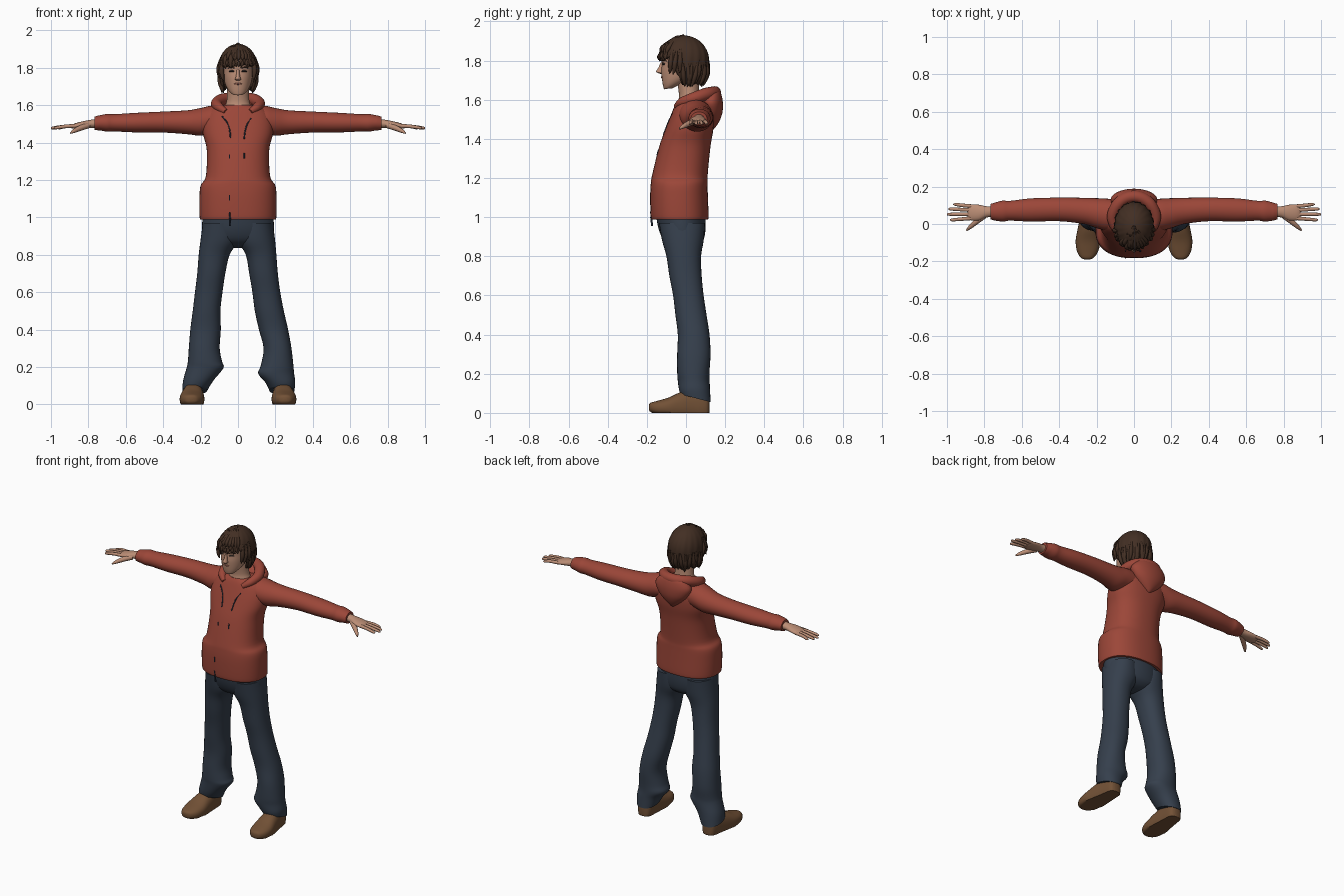
import bpy, bmesh, math, random
from mathutils import Vector
from mathutils.bvhtree import BVHTree

random.seed(4)


def material(name, r, g, b):
    m = bpy.data.materials.new(name)
    m.diffuse_color = (r, g, b, 1)
    return m


RED = material("red fabric", .33, .062, .04)
DENIM = material("dark denim", .036, .05, .073)
SKIN = material("skin", .50, .27, .18)
HAIR = material("brown hair", .055, .028, .017)
LEATHER = material("brown leather", .17, .083, .037)
CORD = material("dark cord", .02, .028, .05)
EYE = material("dark eye", .03, .022, .02)
LIP = material("lips", .36, .14, .10)


def add_object(name, bm, mat):
    bmesh.ops.recalc_face_normals(bm, faces=bm.faces)
    me = bpy.data.meshes.new(name)
    bm.to_mesh(me)
    bm.free()
    me.materials.append(mat)
    ob = bpy.data.objects.new(name, me)
    bpy.context.collection.objects.link(ob)
    return ob


def spline(keys, sub):
    """Catmull-Rom through equal-length tuples."""
    out = []
    for i in range(len(keys) - 1):
        a, b, c, d = (keys[max(0, min(len(keys) - 1, i + k))] for k in (-1, 0, 1, 2))
        for s in range(sub):
            t = s / sub
            out.append([.5 * (2 * q + (r - p) * t + (2 * p - 5 * q + 4 * r - w) * t * t
                              + (3 * q - p - 3 * r + w) * t ** 3) for p, q, r, w in zip(a, b, c, d)])
    out.append(list(keys[-1]))
    return out


def loft(name, keys, mat, n=28, sub=4, e=2.0, floor=None):
    """Skin closed rings; each key is centre, u and v half-axes (9 numbers)."""
    bm = bmesh.new()
    rings = []
    for k in spline(keys, sub):
        c, u, v = Vector(k[0:3]), Vector(k[3:6]), Vector(k[6:9])
        ring = []
        for i in range(n):
            a = 2 * math.pi * i / n
            x, y = math.cos(a), math.sin(a)
            p = c + u * math.copysign(abs(x) ** (2 / e), x) + v * math.copysign(abs(y) ** (2 / e), y)
            if floor is not None:
                p.z = max(p.z, floor)
            ring.append(bm.verts.new(p))
        rings.append(ring)
    for r, s in zip(rings, rings[1:]):
        for i in range(n):
            j = (i + 1) % n
            bm.faces.new((r[i], r[j], s[j], s[i]))
    bm.faces.new(rings[0])
    bm.faces.new(rings[-1])
    return add_object(name, bm, mat)


def level(z, x0, x1, y0, y1, tilt=0):
    """Horizontal ring from its x and y limits."""
    return ((x0 + x1) / 2, (y0 + y1) / 2, z, (x1 - x0) / 2, 0, 0, 0, (y1 - y0) / 2, tilt)


def tube(name, pts, mat, n=10, sub=4):
    """Round tube; points are x, y, z, radius."""
    keys = []
    for i, p in enumerate(pts):
        d = Vector(pts[min(i + 1, len(pts) - 1)][:3]) - Vector(pts[max(i - 1, 0)][:3])
        u = d.cross(Vector((.13, .2, 1)) if abs(d.normalized().z) < .8 else Vector((0, 1, 0))).normalized()
        v = d.cross(u).normalized()
        keys.append((*p[:3], *(u * p[3]), *(v * p[3])))
    return loft(name, keys, mat, n, sub)


# Hoodie body
torso = loft("hoodie_body", [level(z, -x, x, f, b) for z, x, f, b in (
    (.99, .198, -.17, .108), (1.0, .205, -.18, .115), (1.1, .206, -.183, .112), (1.17, .20, -.18, .11),
    (1.22, .172, -.172, .111), (1.36, .167, -.137, .125), (1.45, .187, -.105, .14), (1.52, .185, -.078, .143),
    (1.575, .155, -.055, .135), (1.60, .085, -.04, .12))], RED, 48, 5, 2.35)

# Hood: rolled edge around the neck and pouch hanging on the back
tube("hood_edge", [(-.065, -.05, 1.565, .014), (-.10, -.02, 1.588, .024), (-.115, .04, 1.608, .03),
                   (-.09, .10, 1.628, .032), (-.05, .135, 1.635, .032), (0, .147, 1.637, .032),
                   (.05, .135, 1.635, .032), (.09, .10, 1.628, .032), (.115, .04, 1.608, .03),
                   (.10, -.02, 1.588, .024), (.065, -.05, 1.565, .014)], RED, 18)
loft("hood_pouch", [level(z, -x, x, f, b) for z, x, f, b in (
    (1.65, .05, .125, .165), (1.635, .09, .10, .178), (1.59, .125, .07, .188), (1.54, .105, .08, .187),
    (1.50, .07, .09, .175), (1.465, .03, .10, .155), (1.45, .008, .11, .14))], RED, 32)

# Jeans: hips and two slightly different legs
loft("jeans_hips", [level(z, -x, x, f, b) for z, x, f, b in (
    (1.02, .188, -.155, .10), (.94, .192, -.14, .10), (.88, .18, -.112, .088), (.85, .11, -.07, .06),
    (.838, .04, -.03, .03))], DENIM, 40)
LEGS = {
    "jeans_leg_a": (1, (
        (.97, .012, .186, -.138, .097), (.88, .0, .198, -.122, .09), (.8, .042, .205, -.10, .077),
        (.7, .06, .213, -.085, .08), (.6, .077, .226, -.066, .09), (.5, .09, .245, -.054, .105),
        (.4, .112, .268, -.042, .12), (.3, .137, .286, -.045, .125), (.21, .122, .296, -.045, .12),
        (.165, .108, .30, -.042, .12), (.12, .145, .306, -.036, .122), (.075, .168, .302, -.028, .126))),
    "jeans_leg_b": (-1, (
        (.97, .012, .188, -.138, .097), (.88, .0, .20, -.122, .09), (.8, .045, .21, -.10, .077),
        (.7, .068, .218, -.085, .08), (.6, .083, .23, -.066, .09), (.5, .094, .242, -.054, .105),
        (.4, .092, .255, -.042, .12), (.3, .098, .263, -.045, .125), (.23, .085, .268, -.045, .12),
        (.195, .078, .275, -.042, .12), (.13, .13, .293, -.036, .122), (.075, .165, .298, -.028, .126)))}
for name, (s, rows) in LEGS.items():
    loft(name, [level(z, *sorted((s * a, s * b)), f, k, -.02 if z < .08 else 0)
                for z, a, b, f, k in rows], DENIM, 32, 4, 2.2)

for s, side in ((1, "a"), (-1, "b")):
    # Sleeve with gathered cuff
    loft("sleeve_" + side, [(s * x, y, z, 0, ry, 0, 0, 0, rz) for x, y, z, ry, rz in (
        (.05, .05, 1.53, .075, .07), (.14, .05, 1.523, .085, .075), (.20, .058, 1.511, .08, .074),
        (.27, .07, 1.509, .07, .064), (.40, .078, 1.51, .063, .056), (.55, .075, 1.507, .062, .052),
        (.66, .071, 1.506, .053, .046), (.70, .069, 1.506, .056, .047), (.735, .067, 1.506, .05, .041),
        (.75, .066, 1.505, .046, .039), (.768, .066, 1.503, .041, .035))], RED, 28)
    # Hand: palm, four fingers, thumb
    loft("palm_" + side, [(s * x, y, z, 0, ry, 0, 0, 0, rz) for x, y, z, ry, rz in (
        (.74, .066, 1.503, .028, .025), (.79, .065, 1.50, .030, .022), (.83, .061, 1.495, .042, .019),
        (.87, .062, 1.489, .043, .015), (.89, .062, 1.486, .034, .009))], SKIN, 20)
    for k, (by, tx, ty) in enumerate(((.095, .966, .105), (.074, .992, .08), (.052, 1.0, .052), (.031, .984, .022))):
        tube(f"finger_{side}{k}", [(s * .868, by, 1.489, .0105), (s * .92, (by + ty) / 2, 1.487, .0098),
                                   (s * (tx - .012), ty, 1.479, .008), (s * tx, ty, 1.476, .003)], SKIN)
    tube("thumb_" + side, [(s * .80, .045, 1.492, .016), (s * .84, .015, 1.479, .015),
                           (s * .875, -.015, 1.463, .011), (s * .895, -.034, 1.451, .004)], SKIN)
    # Shoe, flattened at the ground
    loft("shoe_" + side, [(s * cx, y, cz, s * rx, 0, 0, 0, 0, rz) for y, cx, cz, rx, rz in (
        (-.19, .25, .028, .012, .012), (-.18, .25, .028, .035, .024), (-.145, .248, .026, .057, .036),
        (-.09, .246, .028, .066, .05), (-.03, .242, .03, .06, .075), (.03, .238, .035, .052, .085),
        (.09, .235, .035, .045, .08), (.113, .235, .035, .034, .065), (.121, .235, .035, .014, .03))],
        LEATHER, 28, 4, 2.4, 0)

# Neck and head
loft("neck", [level(z, -x, x, f, b) for z, x, f, b in (
    (1.56, .08, -.035, .09), (1.595, .07, -.038, .075), (1.63, .06, -.036, .068), (1.72, .057, -.05, .065))], SKIN)
head = loft("head", [level(z, -x, x, f, b, t) for z, x, f, b, t in (
    (1.656, .014, -.10, -.075, 0), (1.662, .033, -.111, -.045, .008), (1.682, .052, -.117, 0, .012),
    (1.71, .067, -.122, .045, .01), (1.745, .077, -.126, .08, 0), (1.785, .082, -.124, .095, 0),
    (1.83, .084, -.128, .10, 0), (1.87, .076, -.115, .09, 0), (1.90, .05, -.08, .06, 0))], SKIN, 32, 4, 2.15)
loft("nose", [level(z, -x, x, f, -.11) for z, x, f in (
    (1.732, .007, -.13), (1.737, .016, -.146), (1.745, .014, -.153), (1.765, .009, -.141),
    (1.79, .007, -.13))], SKIN, 14)


def surface(ob):
    return BVHTree.FromPolygons([v.co for v in ob.data.vertices], [p.vertices[:] for p in ob.data.polygons])


def front_y(tree, x, z):
    return tree.ray_cast(Vector((x, -1, z)), Vector((0, 1, 0)))[0].y


# Eyes, brows and mouth laid on the face
face = surface(head)


def face_strip(name, pts, mat):
    tube(name, [(x, front_y(face, x, z), z, r) for x, z, r in pts], mat, 8)


for s, side in ((1, "a"), (-1, "b")):
    face_strip("eye_" + side, [(s * .019, 1.781, .002), (s * .033, 1.784, .006), (s * .048, 1.781, .002)], EYE)
    face_strip("brow_" + side, [(s * .016, 1.797, .002), (s * .036, 1.803, .004), (s * .055, 1.798, .002)], HAIR)
face_strip("mouth", [(-.022, 1.713, .002), (-.01, 1.715, .005), (0, 1.714, .005), (.01, 1.715, .005),
                     (.022, 1.713, .002)], LIP)

# Drawstrings half sunk in the hoodie front
chest = surface(torso)
for k, line in enumerate((((-.085, 1.54), (-.06, 1.51), (-.045, 1.47), (-.04, 1.425)),
                          ((.07, 1.53), (.05, 1.50), (.038, 1.46), (.033, 1.42)),
                          ((-.045, 1.335), (-.045, 1.315)), ((.033, 1.345), (.033, 1.315)),
                          ((-.045, 1.12), (-.045, 1.09)), ((-.045, 1.03), (-.043, 1.0)))):
    tube(f"drawstring_{k}", [(x, front_y(chest, x, z), z, .0035) for x, z in line], CORD, 8)
tube("drawstring_end", [(-.043, -.178, 1.0, .005), (-.042, -.173, .955, .005)], CORD, 8)


# Hair cap: rows run from the crown to a jagged hairline
def hair_radius(z):
    if z > 1.80:
        return math.sqrt(max(0, 1 - ((z - 1.80) / .128) ** 2))
    return 1 - .24 * ((1.80 - z) / .13) ** 2


def hair_point(a, z, grow=1.0):
    r = hair_radius(z) * grow
    return Vector((.105 * r * math.cos(a), -.011 + .129 * r * math.sin(a), z))


bm = bmesh.new()
N, M = 96, 16
grid = []
for i in range(N):
    a = 2 * math.pi * i / N
    front = -math.sin(a)
    t = min(1, max(0, (front - .12) / .4))
    limit = 1.685 + t * .125 + random.uniform(-.012, .012)
    if i in (68, 69, 72, 73):
        limit = 1.845
    col = []
    for j in range(1, M + 1):
        z = 1.928 - (1.928 - limit) * (j / M) ** 2
        col.append(bm.verts.new(hair_point(a, z, 1 + .018 * math.sin(a * 17 + j * .35) * j / M)))
    grid.append(col)
top = bm.verts.new((0, -.011, 1.929))
for i in range(N):
    c, d = grid[i], grid[(i + 1) % N]
    bm.faces.new((top, c[0], d[0]))
    for j in range(M - 1):
        bm.faces.new((c[j], c[j + 1], d[j + 1], d[j]))
cap = add_object("hair_cap", bm, HAIR)
mod = cap.modifiers.new("thickness", "SOLIDIFY")
mod.thickness = .014
mod.offset = -1

# Loose locks around the hairline
for k in range(34):
    a = 2 * math.pi * (k + random.uniform(-.3, .3)) / 34
    front = -math.sin(a)
    low = 1.80 if front > .5 else 1.735 if front > .1 else 1.672
    low += random.uniform(-.008, .012)
    sway = random.uniform(-.18, .18)
    flick = random.uniform(.98, 1.12) if front < .5 else 1.02
    p = [hair_point(a, low + .12, .97), hair_point(a + sway * .3, low + .06, .99),
         hair_point(a + sway * .7, low + .02, 1.0), hair_point(a + sway, low, flick)]
    tube(f"hair_lock_{k}", [(*q, r) for q, r in zip(p, (.006, .013, .009, .001))], HAIR, 8)

# Smooth shading, sharp rims
bpy.ops.object.select_all(action='SELECT')
bpy.context.view_layer.objects.active = torso
bpy.ops.object.shade_smooth_by_angle(angle=math.radians(50))
